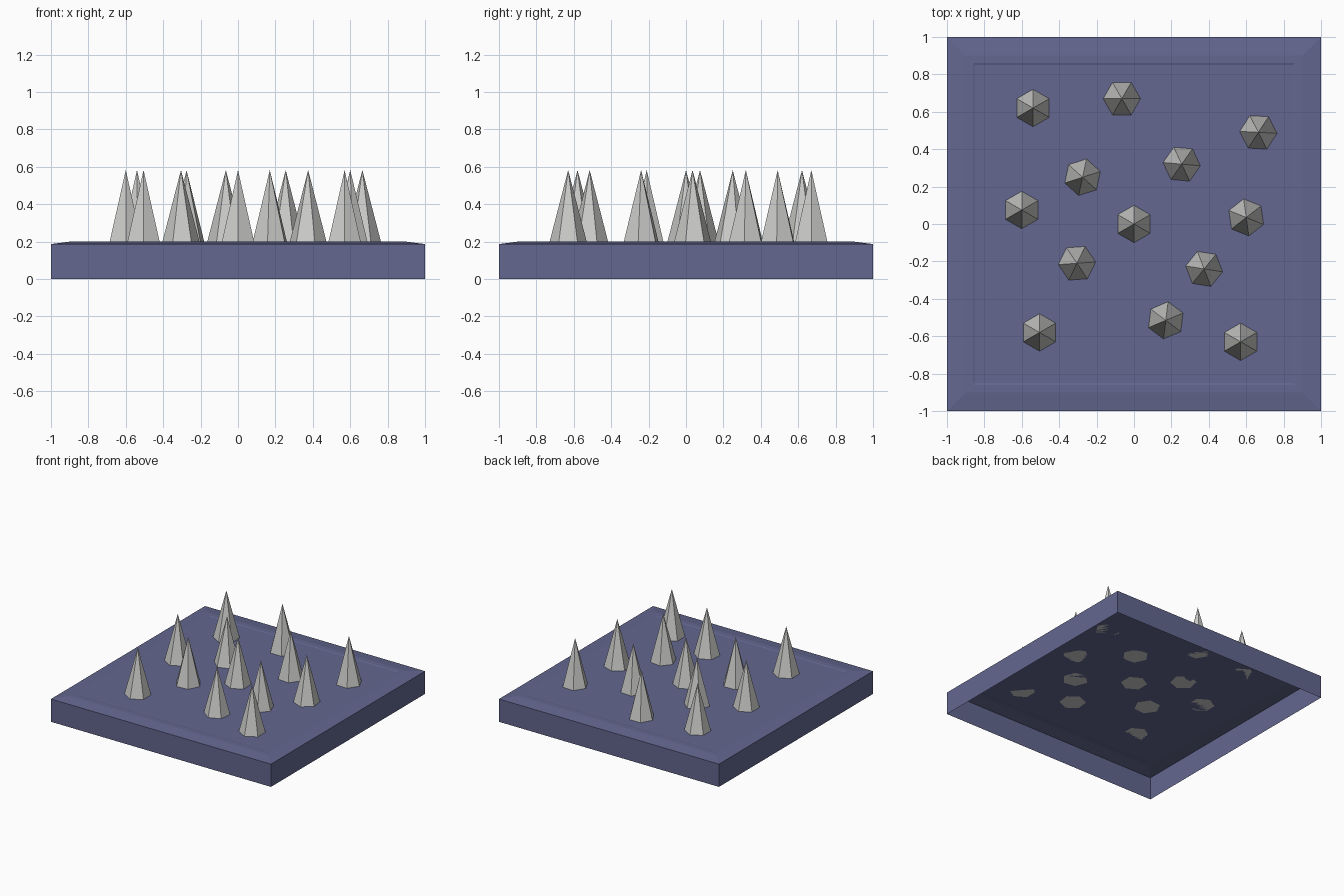
import bpy, bmesh, math

if "Cube" in bpy.data.objects:
    bpy.data.objects.remove(bpy.data.objects["Cube"])

def material(name, rgb):
    m = bpy.data.materials.new(name)
    m.diffuse_color = (*rgb, 1.0)
    m.use_nodes = True
    m.node_tree.nodes["Principled BSDF"].inputs["Base Color"].default_value = m.diffuse_color
    return m

blue = material("slate blue", (0.125, 0.135, 0.275))
grey = material("light grey", (0.60, 0.60, 0.59))

def make_object(name, bm, mat):
    mesh = bpy.data.meshes.new(name)
    bm.to_mesh(mesh)
    bm.free()
    mesh.materials.append(mat)
    ob = bpy.data.objects.new(name, mesh)
    bpy.context.collection.objects.link(ob)
    return ob

# Floor tile: open-bottomed shell of square rings (half width, height)
FLOOR = 0.197
profile = [(1.0, 0.0), (1.0, 0.187), (0.9, 0.2), (0.86, 0.2), (0.85, FLOOR)]
bm = bmesh.new()
rings = [[bm.verts.new((sx * r, sy * r, z))
          for sx, sy in ((-1, -1), (1, -1), (1, 1), (-1, 1))] for r, z in profile]
for a, b in zip(rings, rings[1:]):
    for i in range(4):
        j = (i + 1) % 4
        bm.faces.new((a[i], a[j], b[j], b[i]))
bm.faces.new(rings[-1])
make_object("floor_tile", bm, blue)

# Spikes: six-sided cones (x, y, turn in degrees)
spots = [(0, 0, 0), (-0.54, 0.62, 0), (-0.065, 0.67, 30), (0.665, 0.49, 27),
         (0.255, 0.32, 25), (-0.275, 0.25, -12), (-0.6, 0.075, 0),
         (0.6, 0.035, 8), (-0.305, -0.21, 34), (0.375, -0.24, 21),
         (-0.505, -0.58, 0), (0.17, -0.515, -7), (0.57, -0.63, 0)]
TIP = 0.583
for n, (x, y, turn) in enumerate(spots):
    bm = bmesh.new()
    base = []
    for k in range(6):
        a = math.radians(90 + turn + 60 * k)
        base.append(bm.verts.new((0.1 * math.cos(a), 0.1 * math.sin(a), 0)))
    tip = bm.verts.new((0, 0, TIP - FLOOR))
    bm.faces.new(base[::-1])
    for k in range(6):
        bm.faces.new((base[k], base[(k + 1) % 6], tip))
    ob = make_object(f"spike_{n + 1}", bm, grey)
    ob.location = (x, y, FLOOR)
